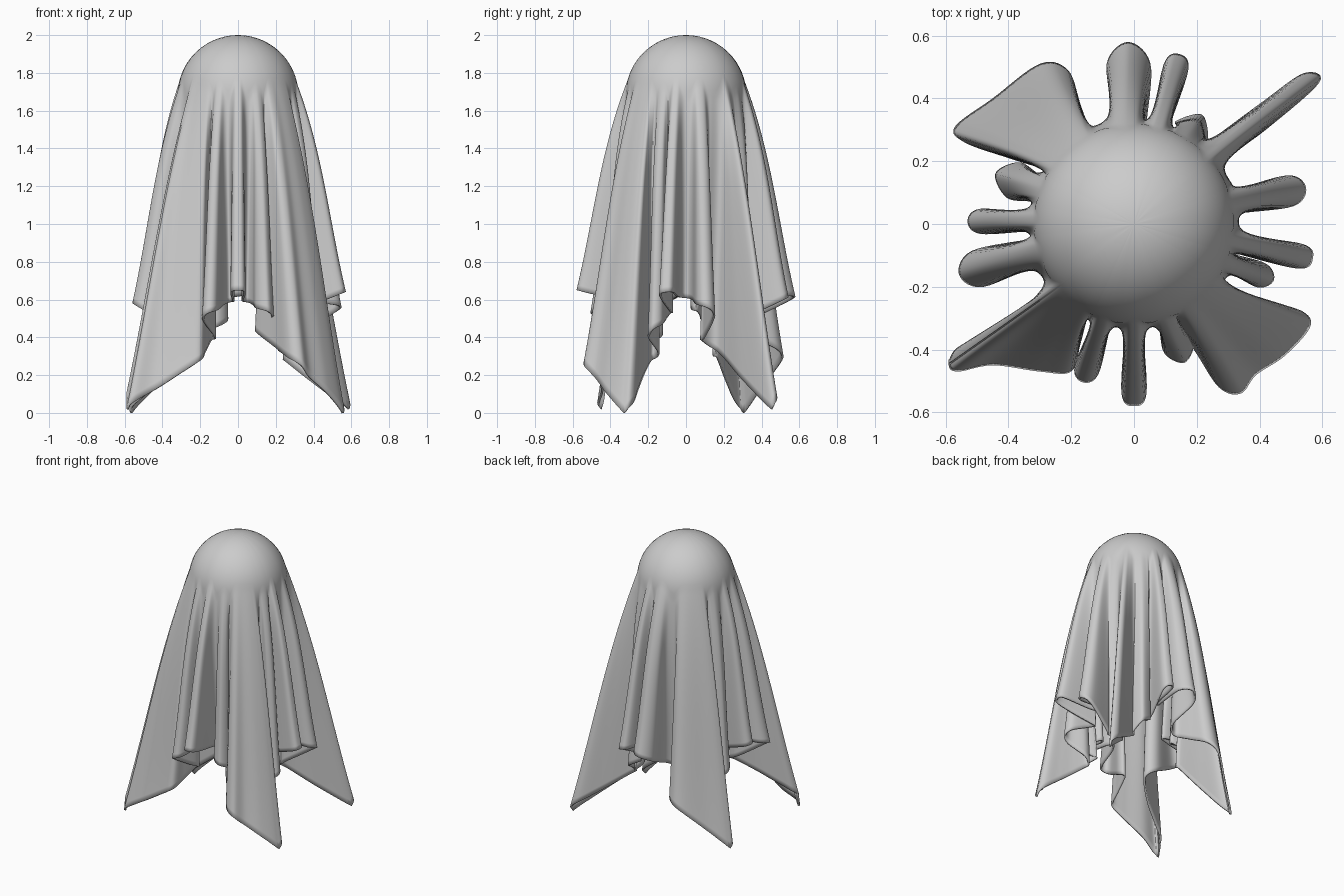
import bpy, bmesh, math
from mathutils import Vector

cube = bpy.data.objects.get("Cube")
if cube:
    bpy.data.objects.remove(cube)

# Main proportions of the hidden ball and the square sheet
BALL_RADIUS, BALL_Z = 0.32, 1.68
HALF_SHEET = 1.55
VALLEY = 0.28
BOW = 0.025                         # how far the pleat ridges belly outwards
SAMPLES, DOME_ROWS, DRAPE_ROWS = 7, 14, 40

# Hem seen in plan, in hundredths, side by side and counter-clockwise:
# corner points, pleats (angle, tip radius, half width), points before next corner
front = ([(-59, -45), (-56, -47), (-45, -45), (-30, -47), (-20, -47), (-17, -38), (-14, -27)],
         [(252, 53, 4), (270, 58, 4), (290, 47, 5)],
         [(9, -27), (19, -40), (27, -52), (34, -54), (39, -48), (48, -42)])
left = ([(56, -33), (54, -28), (44, -25), (34, -22), (25, -18)],
        [(-22, 48, 4), (-11, 58, 4), (12, 56, 5)],
        [(28, 9), (25, 17), (42, 30)])
back = ([(59, 45), (54, 48), (41, 39), (26, 28)],
        [(58, 41, 6), (75, 56, 4), (92, 58, 7)],
        [(-13, 27), (-17, 38), (-21, 49), (-30, 51), (-45, 40)])
right = ([(-57, 31), (-54, 26), (-40, 21), (-24, 16)],
         [(160, 47, 6), (179, 53, 4), (196, 58, 6)],
         [(-25, -18), (-36, -28), (-50, -36), (-57, -40)])


def polar(radius, angle):
    return Vector((radius * math.cos(angle), radius * math.sin(angle)))


def pleat(angle, radius, width):
    """Rounded lobe with a slightly narrower neck, pointing outwards."""
    a, r, w = math.radians(angle), radius / 100, width / 100
    out, side = polar(1, a), polar(1, a + math.pi / 2)
    shape = [(0.33, -0.75), (r - w, -1), (r, 0), (r - w, 1), (0.33, 0.75)]
    return [out * d + side * (w * k) for d, k in shape]


def side_outline(side):
    start, pleats, end = side
    points = [Vector(p) / 100 for p in start]
    for i, p in enumerate(pleats):
        if i:
            middle = math.radians((pleats[i - 1][0] + p[0]) / 2)
            points.append(polar(VALLEY, middle))
        points += pleat(*p)
    return points + [Vector(p) / 100 for p in end]


def spline(points):
    """Closed smooth curve through the points."""
    n, result = len(points), []
    for i in range(n):
        a, b, c, d = (points[(i + k) % n] for k in (-1, 0, 1, 2))
        for j in range(SAMPLES):
            t = j / SAMPLES
            result.append(b + (c - a) * (t / 2)
                          + (a * 2 - b * 5 + c * 4 - d) * (t * t / 2)
                          + (b * 3 - a - c * 3 + d) * (t ** 3 / 2))
    return result


outlines = [side_outline(s) for s in (front, left, back, right)]
hem = spline([p for o in outlines for p in o])
count = len(hem)

# Direction of each hem point, kept in order around the ball
bearing, previous = [], math.atan2(hem[0].y, hem[0].x)
for p in hem:
    turn = math.atan2(p.y, p.x) - previous
    previous += (turn + math.pi) % math.tau - math.pi
    bearing.append(previous)
bearing.sort()
for _ in range(3):
    padded = [a - math.tau for a in bearing[-6:]] + bearing + [a + math.tau for a in bearing[:6]]
    bearing = [sum(padded[i:i + 13]) / 13 for i in range(count)]

# Hem height: a square sheet hangs lowest at its corners, and each strand
# leaves the ball between its hem direction and its own thread direction
heights = [0.5] * count
angles, tilts, ring = [0] * count, [0] * count, [None] * count
for _ in range(5):
    first = 0
    for number, o in enumerate(outlines):
        size = len(o) * SAMPLES
        along = [0]
        for i in range(first, first + size):
            j = (i + 1) % count
            step = math.hypot((hem[j] - hem[i]).length, heights[j] - heights[i])
            along.append(along[-1] + step)
        for i in range(first, first + size):
            across = 2 * along[i - first] / along[-1] - 1
            thread = (number - 1) * math.pi / 2 + math.atan(across)
            angles[i] = bearing[i] + (thread - bearing[i]) / 4
            tilts[i] = math.pi / 2 - math.atan2(hem[i].length - BALL_RADIUS, BALL_Z - heights[i])
            ring[i] = Vector((*polar(BALL_RADIUS * math.sin(tilts[i]), angles[i]),
                              BALL_Z + BALL_RADIUS * math.cos(tilts[i])))
            strand = HALF_SHEET * math.hypot(1, across) - BALL_RADIUS * tilts[i]
            reach = (hem[i] - ring[i].xy).length
            heights[i] = ring[i].z - math.sqrt(strand ** 2 - reach ** 2)
        first += size
lowest = min(heights)
heights = [h - lowest * (BALL_Z - h) / (BALL_Z - lowest) for h in heights]

# Cloth surface: dome rows, then gently bowed strands down to the hem
bm = bmesh.new()
top = bm.verts.new((0, 0, BALL_Z + BALL_RADIUS))
rows = []
for k in range(1, DOME_ROWS + 1):
    row = []
    for angle, tilt in zip(angles, tilts):
        tilt *= k / DOME_ROWS
        row.append(bm.verts.new((*polar(BALL_RADIUS * math.sin(tilt), angle),
                                 BALL_Z + BALL_RADIUS * math.cos(tilt))))
    rows.append(row)
for k in range(1, DRAPE_ROWS + 1):
    t = k / DRAPE_ROWS
    belly = BOW * 6.75 * t * (1 - t) ** 2
    row = []
    for r, p, h in zip(ring, hem, heights):
        point = r.lerp(Vector((*p, h)), t)
        point.xy += p.normalized() * belly
        row.append(bm.verts.new(point))
    rows.append(row)
for i in range(count):
    j = (i + 1) % count
    bm.faces.new((top, rows[0][i], rows[0][j]))
    for upper, lower in zip(rows, rows[1:]):
        bm.faces.new((upper[i], lower[i], lower[j], upper[j]))

mesh = bpy.data.meshes.new("draped_sheet")
bm.to_mesh(mesh)
bm.free()
sheet = bpy.data.objects.new("draped_sheet", mesh)
bpy.context.collection.objects.link(sheet)

# Plain grey cloth
cloth = bpy.data.materials.new("grey_cloth")
cloth.use_nodes = True
colour = (0.6, 0.6, 0.6, 1)
cloth.diffuse_color = colour
cloth.node_tree.nodes["Principled BSDF"].inputs["Base Color"].default_value = colour
mesh.materials.append(cloth)

# Thin fabric thickness
thickness = sheet.modifiers.new("thickness", "SOLIDIFY")
thickness.thickness = 0.012
thickness.offset = -1

bpy.context.view_layer.objects.active = sheet
sheet.select_set(True)
bpy.ops.object.shade_smooth_by_angle(angle=math.radians(50))
